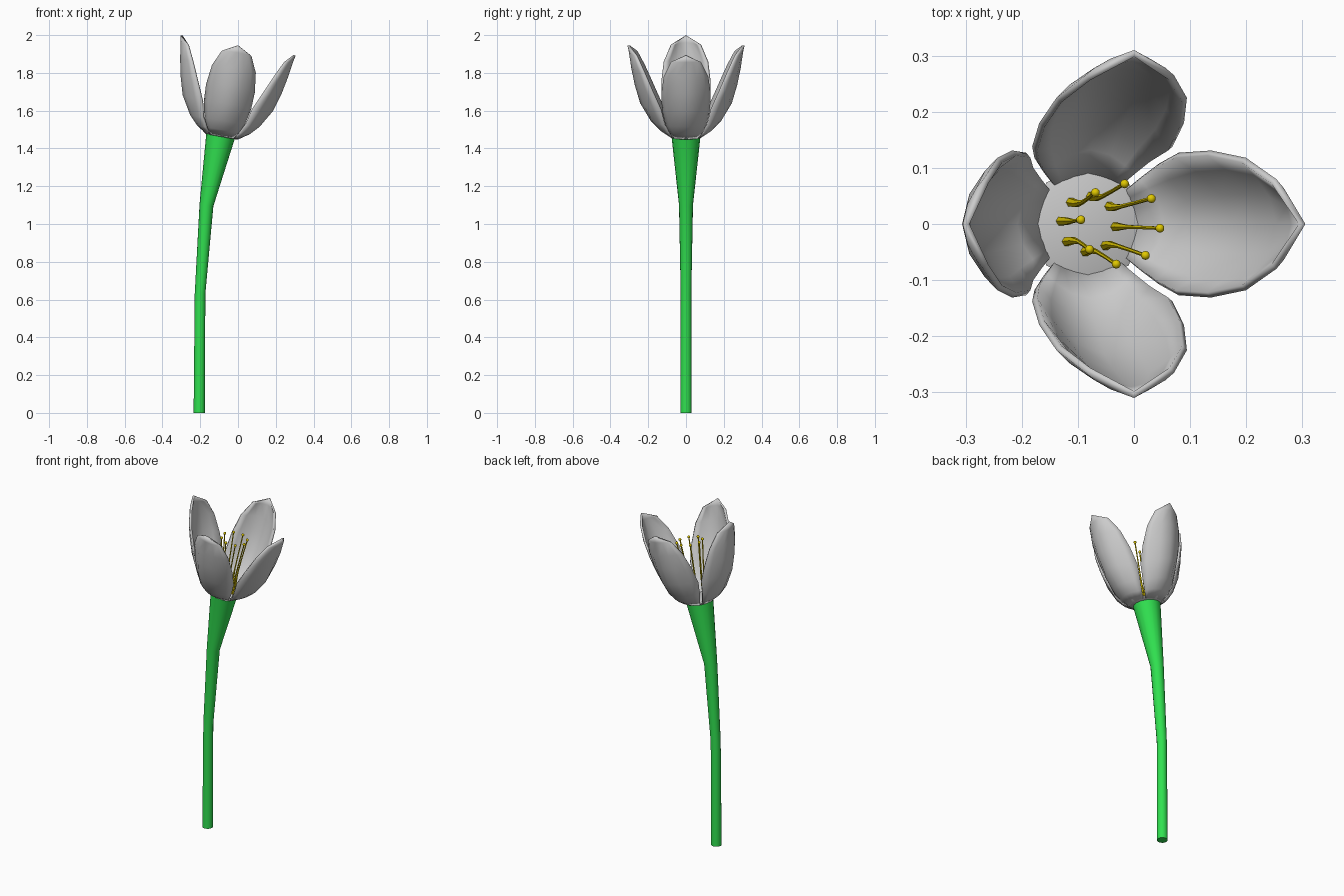
import bpy, bmesh, math
from mathutils import Matrix, Vector

if "Cube" in bpy.data.objects:
    bpy.data.objects.remove(bpy.data.objects["Cube"])

# Flower head frame: leans 10 degrees towards +x
HEAD = Matrix.Translation((-0.085, 0, 1.463)) @ Matrix.Rotation(math.radians(10), 4, 'Y')


def material(name, rgb):
    m = bpy.data.materials.new(name)
    m.diffuse_color = (*rgb, 1)
    m.use_nodes = True
    m.node_tree.nodes["Principled BSDF"].inputs["Base Color"].default_value = m.diffuse_color
    return m


def finish(name, bm, mat=None, smooth=40):
    bmesh.ops.remove_doubles(bm, verts=bm.verts, dist=0.0002)
    bmesh.ops.recalc_face_normals(bm, faces=bm.faces)
    me = bpy.data.meshes.new(name)
    bm.to_mesh(me)
    bm.free()
    ob = bpy.data.objects.new(name, me)
    bpy.context.collection.objects.link(ob)
    if mat:
        me.materials.append(mat)
    bpy.ops.object.select_all(action='DESELECT')
    ob.select_set(True)
    bpy.context.view_layer.objects.active = ob
    bpy.ops.object.shade_smooth_by_angle(angle=math.radians(smooth))
    return ob


def tube(bm, stations, sides):
    """Capped tube through (centre, radius, tilt matrix) stations."""
    rings = []
    for c, r, rot in stations:
        ring = []
        for i in range(sides):
            a = 2 * math.pi * i / sides
            p = Vector((r * math.cos(a), r * math.sin(a), 0))
            ring.append(bm.verts.new(Vector(c) + rot @ p))
        rings.append(ring)
    for a, b in zip(rings, rings[1:]):
        for i in range(sides):
            j = (i + 1) % sides
            bm.faces.new((a[i], a[j], b[j], b[i]))
    bm.faces.new(rings[0][::-1])
    bm.faces.new(rings[-1])


def tilt(deg):
    return Matrix.Rotation(math.radians(deg), 3, 'Y')


green = material("stem_green", (0.03, 0.75, 0.08))
gold = material("stamen_gold", (0.75, 0.58, 0.0))

# Stem, widening into the flower
bm = bmesh.new()
tube(bm, [((-0.205, 0, 0), 0.03, tilt(0)), ((-0.201, 0, 0.63), 0.028, tilt(2)),
          ((-0.167, 0, 1.10), 0.037, tilt(9)), ((-0.092, 0, 1.467), 0.077, tilt(10))], 16)
finish("stem", bm, green)

# Petal rows: midrib radius, midrib height, edge radius, edge half-width, edge height
ROWS = [(0.085, 0.0, 0.070, 0.060, 0.0), (0.140, 0.035, 0.095, 0.085, 0.033),
        (0.187, 0.085, 0.118, 0.108, 0.08), (0.243, 0.18, 0.138, 0.127, 0.165),
        (0.272, 0.28, 0.180, 0.131, 0.26), (0.290, 0.37, 0.225, 0.118, 0.363),
        (0.302, 0.452, 0.265, 0.080, 0.447), (0.310, 0.49, 0.310, 0.0, 0.49)]
COLS = [-1, -0.8, -0.45, 0, 0.45, 0.8, 1]


def petal(name, angle):
    frame = HEAD @ Matrix.Rotation(angle, 4, 'Z')
    bm = bmesh.new()
    grid = []
    for rm, hm, re, w, he in ROWS:
        row = []
        for s in COLS:
            k = 1 - s * s
            p = Vector((re + (rm - re) * k, w * s, he + (hm - he) * k))
            row.append(bm.verts.new(frame @ p))
        grid.append(row)
    for a, b in zip(grid, grid[1:]):
        for i in range(len(COLS) - 1):
            bm.faces.new((a[i], a[i + 1], b[i + 1], b[i]))
    ob = finish(name, bm)
    # Thickness grows towards the flower axis
    me = ob.data
    axis = HEAD @ Vector((0, 0, 0.25))
    mid = max(me.polygons, key=lambda f: f.area)
    outward = mid.normal.dot(mid.center - axis) > 0
    sol = ob.modifiers.new("thickness", 'SOLIDIFY')
    sol.thickness = 0.012
    sol.offset = -1 if outward else 1


for n, side in enumerate(("right", "back", "left", "front")):
    petal("petal_" + side, n * math.pi / 2)

# Flower floor closing the cup
bm = bmesh.new()
rot = HEAD.to_3x3()
tube(bm, [(HEAD @ Vector((0, 0, h)), r, rot)
          for h, r in ((-0.002, 0.085), (0.012, 0.105), (0.018, 0.09))], 8)
finish("flower_floor", bm)

# Ring of eight stamens: tapered curved filament with a round tip
for n in range(8):
    frame = HEAD @ Matrix.Rotation(math.radians(45 * n - 6), 4, 'Z')
    bm = bmesh.new()
    path = [(0.050, 0.01, 0.009), (0.047, 0.07, 0.007), (0.050, 0.14, 0.004),
            (0.060, 0.24, 0.0035), (0.072, 0.345, 0.0035)]
    tube(bm, [(frame @ Vector((x, 0, z)), r, rot) for x, z, r in path], 6)
    tip = Matrix.Translation(frame @ Vector((0.072, 0, 0.35)))
    bmesh.ops.create_uvsphere(bm, u_segments=10, v_segments=8, radius=0.008, matrix=tip)
    finish(f"stamen_{n + 1}", bm, gold)
